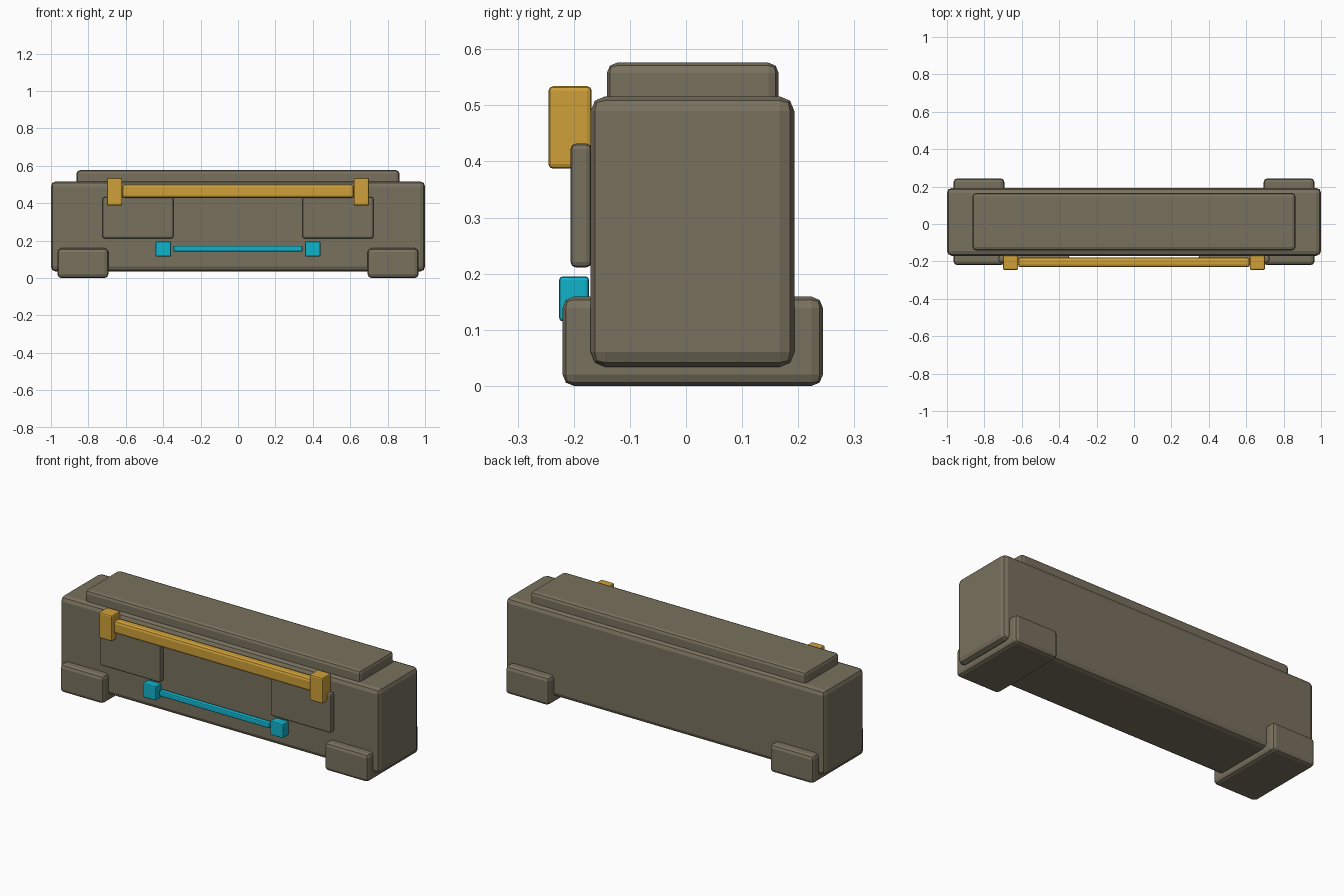
import bpy

if "Cube" in bpy.data.objects:
    bpy.data.objects.remove(bpy.data.objects["Cube"])


def material(name, rgb):
    m = bpy.data.materials.new(name)
    m.diffuse_color = (*rgb, 1.0)
    m.use_nodes = True
    m.node_tree.nodes["Principled BSDF"].inputs["Base Color"].default_value = m.diffuse_color
    return m


BROWN = material("olive brown", (0.19, 0.165, 0.112))
GOLD = material("gold", (0.62, 0.35, 0.04))
CYAN = material("cyan", (0.005, 0.45, 0.60))


def box(name, x, y, z, bevel, mat, segments=2):
    """Bevelled box spanning the given (low, high) ranges."""
    bpy.ops.mesh.primitive_cube_add(size=1)
    ob = bpy.context.object
    ob.name = name
    ob.location = [(a + b) / 2 for a, b in (x, y, z)]
    ob.scale = [b - a for a, b in (x, y, z)]
    bpy.ops.object.transform_apply(location=False, rotation=False, scale=True)
    mod = ob.modifiers.new("rounded edges", 'BEVEL')
    mod.width = bevel
    mod.segments = segments
    ob.data.materials.append(mat)
    return ob


def pair(name, x, y, z, bevel, mat):
    """The same box on the left and right."""
    box(name + "_right", x, y, z, bevel, mat)
    box(name + "_left", (-x[1], -x[0]), y, z, bevel, mat)


# Main body and raised top
box("body", (-1, 1), (-0.17, 0.193), (0.034, 0.516), 0.026, BROWN)
box("top_cap", (-0.863, 0.863), (-0.141, 0.165), (0.48, 0.576), 0.018, BROWN)

# Feet wrapping under the body, and front panels
pair("foot", (0.693, 0.965), (-0.22, 0.244), (0, 0.159), 0.02, BROWN)
pair("front_panel", (0.345, 0.724), (-0.206, -0.168), (0.211, 0.432), 0.01, BROWN)

# Upper handle with end blocks
box("upper_rail", (-0.62, 0.62), (-0.231, -0.179), (0.428, 0.5), 0.014, GOLD)
pair("upper_rail_block", (0.619, 0.701), (-0.245, -0.168), (0.387, 0.534), 0.008, GOLD)

# Lower handle with end blocks
box("lower_rail", (-0.345, 0.345), (-0.215, -0.185), (0.141, 0.172), 0.007, CYAN)
pair("lower_rail_block", (0.358, 0.44), (-0.226, -0.173), (0.115, 0.195), 0.006, CYAN)
